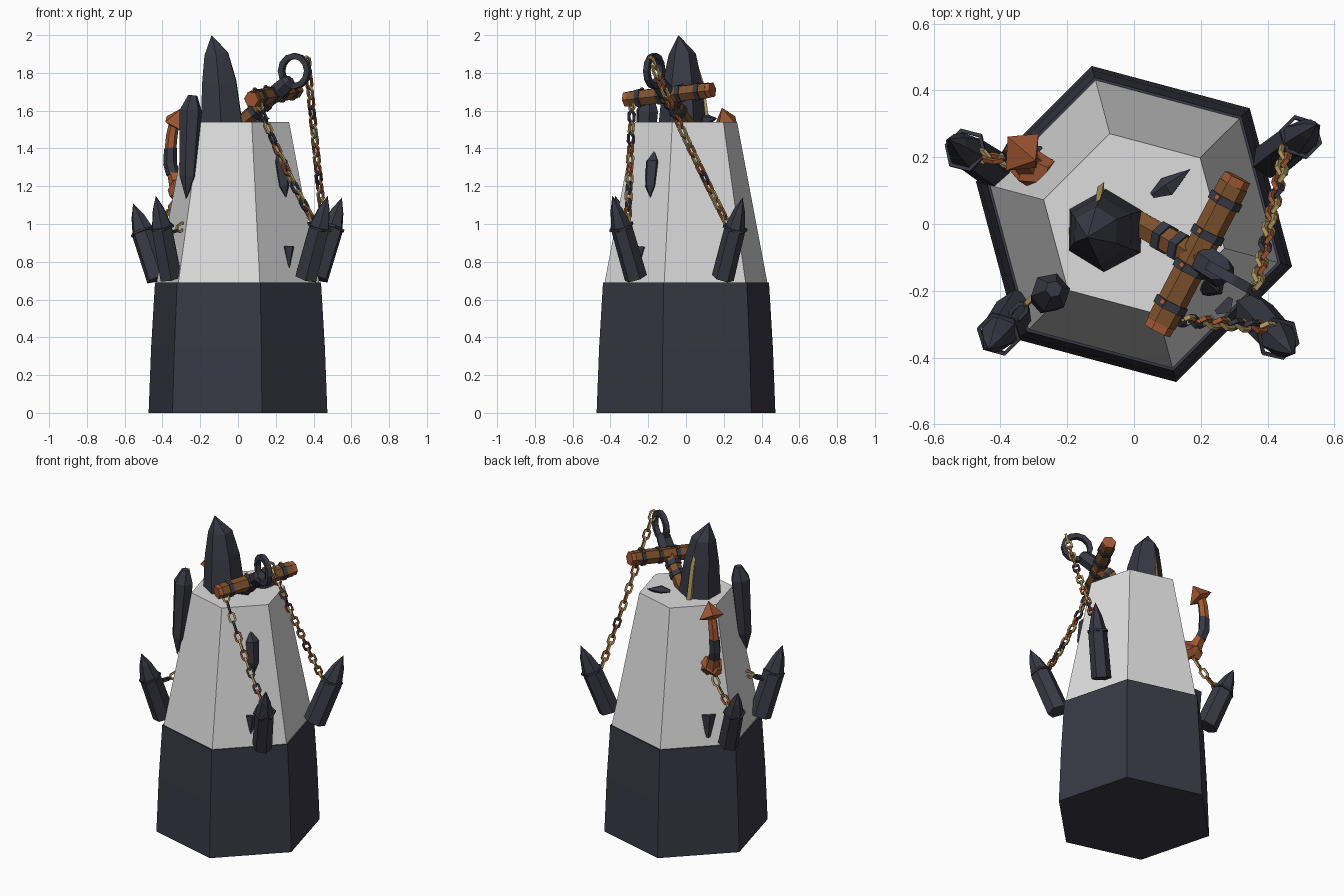
import bpy, bmesh, math
from mathutils import Vector

cube = bpy.data.objects.get("Cube")
if cube:
    bpy.data.objects.remove(cube)


def material(name, rgb):
    m = bpy.data.materials.new(name)
    m.use_nodes = True
    m.diffuse_color = (*rgb, 1)
    m.node_tree.nodes["Principled BSDF"].inputs["Base Color"].default_value = (*rgb, 1)
    return m


PALE = material("pale stone", (0.72, 0.72, 0.72))
DARK = material("dark slate", (0.04, 0.04, 0.058))
RUST = material("rust", (0.36, 0.10, 0.035))
WOOD = material("brown wood", (0.21, 0.085, 0.027))
GOLD = material("dull gold", (0.44, 0.32, 0.12))


def finish(name, bm, mats):
    bmesh.ops.remove_doubles(bm, verts=bm.verts, dist=0.0001)
    bmesh.ops.recalc_face_normals(bm, faces=bm.faces)
    mesh = bpy.data.meshes.new(name)
    bm.to_mesh(mesh)
    bm.free()
    for m in mats:
        mesh.materials.append(m)
    obj = bpy.data.objects.new(name, mesh)
    bpy.context.collection.objects.link(obj)
    return obj


def loft(name, rings, mat, sides=6, phase=0.0, squash=1.0):
    """Faceted solid through (point, radius) rings; radius 0 makes a tip."""
    bm = bmesh.new()
    pts = [Vector(p) for p, r in rings]
    axis = (pts[-1] - pts[0]).normalized()
    ref = Vector((math.cos(phase), math.sin(phase), 0))
    u = (ref - axis * ref.dot(axis)).normalized()
    v = axis.cross(u)
    loops = []
    for p, (_, r) in zip(pts, rings):
        if r == 0:
            loops.append([bm.verts.new(p)] * sides)
            continue
        angles = [math.tau * i / sides for i in range(sides)]
        loops.append([bm.verts.new(p + u * r * math.cos(a) + v * r * squash * math.sin(a))
                      for a in angles])
    for a, b in zip(loops, loops[1:]):
        for i in range(sides):
            j = (i + 1) % sides
            quad = list(dict.fromkeys((a[i], a[j], b[j], b[i])))
            bm.faces.new(quad)
    for loop, (_, r) in ((loops[0], rings[0]), (loops[-1], rings[-1])):
        if r > 0:
            bm.faces.new(loop)
    return finish(name, bm, [mat])


def add_ring(bm, c, u, v, ru, rv, thick, steps, index):
    """Closed square-section loop lying in the plane of u and v."""
    n = u.cross(v)
    loops = []
    for i in range(steps):
        a = math.tau * i / steps
        p = c + u * ru * math.cos(a) + v * rv * math.sin(a)
        out = (u * math.cos(a) + v * math.sin(a)) * thick
        loops.append([bm.verts.new(p + o) for o in
                      (out + n * thick, n * thick - out, -out - n * thick, out - n * thick)])
    for i in range(steps):
        a, b = loops[i], loops[(i + 1) % steps]
        for k in range(4):
            j = (k + 1) % 4
            bm.faces.new((a[k], a[j], b[j], b[k])).material_index = index


def chain(name, start, end, sag, colours):
    a, b = Vector(start), Vector(end)
    count = max(2, round((b - a).length / 0.056))
    bm = bmesh.new()

    def at(t):
        return a.lerp(b, t) - Vector((0, 0, sag * 4 * t * (1 - t)))

    for i in range(count):
        p, q = at(i / count), at((i + 1) / count)
        d = (q - p).normalized()
        side = d.cross(Vector((0.6, -0.8, 0.1))).normalized()
        if i % 2:
            side = d.cross(side)
        add_ring(bm, (p + q) / 2, d, side, 0.036, 0.019, 0.0065, 6, colours[i % len(colours)])
    finish(name, bm, [GOLD, RUST, DARK])


# Tower
turn = math.radians(-75)
loft("tower_base", [((0, 0, 0), 0.49), ((0, 0, 0.35), 0.476), ((0, 0, 0.69), 0.455)], DARK, 6, turn)
loft("tower_top", [((0, 0, 0.66), 0.44), ((0, 0, 0.69), 0.446), ((0, 0, 1.54), 0.28)], PALE, 6, turn)

# Large crystal on the summit with a gold sliver on its back
loft("summit_crystal", [((-0.085, -0.02, 1.5), 0.128), ((-0.1, -0.02, 1.75), 0.104),
                        ((-0.115, -0.02, 1.9), 0.072), ((-0.14, -0.04, 2.0), 0)], DARK, 6, 0.5)
loft("gold_sliver", [((-0.10, 0.105, 1.54), 0.022), ((-0.105, 0.075, 1.75), 0.02),
                     ((-0.11, 0.05, 1.86), 0.008)], GOLD, 4, 1.1, 0.5)

# Crystal on the front right edge
loft("edge_crystal", [((-0.275, -0.235, 1.13), 0), ((-0.265, -0.225, 1.25), 0.045),
                      ((-0.25, -0.205, 1.6), 0.06), ((-0.24, -0.195, 1.68), 0.025)], DARK, 6, 0.2)

# Four leaning spikes around the waist
spikes = {
    "front_left_spike": ((0.36, -0.265, 0.715), (0.475, -0.39, 1.15)),
    "back_left_spike": ((0.415, 0.195, 0.715), (0.55, 0.30, 1.14)),
    "front_right_spike": ((-0.355, -0.255, 0.715), (-0.435, -0.375, 1.15)),
    "back_right_spike": ((-0.42, 0.165, 0.71), (-0.555, 0.255, 1.11)),
}
for name, (low, tip) in spikes.items():
    a, b = Vector(low), Vector(tip)
    loft(name, [(a, 0.068), (a.lerp(b, 0.6), 0.064), (a.lerp(b, 0.83), 0.036), (b, 0)],
         DARK, 6, math.atan2(a.y, a.x), 0.85)

# Shards stuck in the walls and the roof
loft("upper_shard", [((0.255, -0.19, 1.14), 0), ((0.24, -0.185, 1.2), 0.035),
                     ((0.225, -0.175, 1.33), 0.042), ((0.205, -0.165, 1.39), 0)], DARK, 5, -0.8)
loft("front_left_shard", [((0.27, -0.255, 0.75), 0), ((0.265, -0.24, 0.88), 0.035)], DARK, 5, -0.8)
loft("back_right_shard", [((-0.31, 0.215, 0.74), 0.015), ((-0.3, 0.195, 0.88), 0.045)], DARK, 5, 2.3)
loft("roof_shard", [((0.055, 0.085, 1.545), 0.01), ((0.1, 0.11, 1.55), 0.032),
                    ((0.17, 0.165, 1.56), 0)], DARK, 5, 2.3)

# Anchor stock: wooden beam with rust ends, dark bands and studs
s0, s1 = Vector((0.07, -0.32, 1.66)), Vector((0.31, 0.14, 1.71))


def along(a, b, t, u):
    return a.lerp(b, t), a.lerp(b, u)


def bar(name, a, b, t, u, r, mat, sides):
    p, q = along(a, b, t, u)
    return loft(name, [(p, r), (q, r)], mat, sides, 0.3)


bar("stock_beam", s0, s1, 0.05, 0.95, 0.046, WOOD, 6)
bar("stock_end_front", s0, s1, 0, 0.06, 0.043, RUST, 6)
bar("stock_end_back", s0, s1, 0.94, 1, 0.043, RUST, 6)
for i, t in enumerate((0.14, 0.38, 0.60, 0.82)):
    bar(f"stock_band_{i + 1}", s0, s1, t, t + 0.05, 0.052, DARK, 6)
    p = s0.lerp(s1, t + 0.025)
    loft(f"stock_stud_{i + 1}", [(p, 0.012), (p + Vector((-0.025, 0.012, 0.052)), 0.01)], RUST, 4)

# Anchor shank sunk into the roof, with a socket for the ring
k0, k1 = Vector((0.0, 0.01, 1.52)), Vector((0.21, -0.11, 1.7))
bar("shank", k0, k1, 0, 1, 0.042, WOOD, 6)
for i, t in enumerate((0.38, 0.62)):
    bar(f"shank_band_{i + 1}", k0, k1, t, t + 0.1, 0.049, DARK, 6)
loft("ring_socket", [(k1, 0.05), ((0.265, -0.148, 1.75), 0.046), ((0.28, -0.156, 1.765), 0.025)], DARK, 6)

# Anchor ring
bm = bmesh.new()
add_ring(bm, Vector((0.3, -0.168, 1.81)), Vector((0.87, -0.49, 0)), Vector((0, 0, 1)),
         0.08, 0.08, 0.015, 12, 0)
finish("anchor_ring", bm, [DARK])

# Anchor arm curling out of the back right wall
loft("arm_lower", [((-0.25, 0.14, 1.15), 0.05), ((-0.32, 0.18, 1.2), 0.048),
                   ((-0.345, 0.2, 1.27), 0.034)], RUST, 6)
loft("arm_band", [((-0.343, 0.198, 1.26), 0.037), ((-0.36, 0.215, 1.32), 0.036),
                  ((-0.358, 0.22, 1.4), 0.034)], DARK, 6)
loft("arm_upper", [((-0.358, 0.22, 1.39), 0.031), ((-0.35, 0.22, 1.47), 0.03),
                   ((-0.335, 0.215, 1.55), 0.027)], RUST, 6)
loft("arm_fluke", [((-0.35, 0.22, 1.52), 0.02), ((-0.335, 0.215, 1.53), 0.075),
                   ((-0.295, 0.19, 1.615), 0)], RUST, 4, 0.75)
loft("arm_crown", [((-0.25, 0.15, 1.2), 0.04), ((-0.32, 0.17, 1.19), 0.062),
                   ((-0.36, 0.18, 1.16), 0.03)], RUST, 5, 1.0)
loft("crown_point", [((-0.29, 0.16, 1.2), 0.045), ((-0.315, 0.17, 1.12), 0)], RUST, 4)

# Chains
chain("ring_chain", (0.365, -0.19, 1.88), (0.455, 0.225, 0.99), 0.02, (0, 0, 1, 0, 1, 2, 1))
chain("stock_chain", (0.1, -0.285, 1.66), (0.41, -0.31, 1.0), 0.04, (0, 2, 0, 2, 1, 0, 1))
chain("crown_chain", (-0.32, 0.175, 1.13), (-0.485, 0.21, 0.96), 0.02, (0, 0, 1))
chain("wall_chain", (-0.28, -0.2, 1.0), (-0.41, -0.325, 0.95), 0.02, (0, 2, 1))

# Chain loops tied round the spikes
for name, (low, tip) in spikes.items():
    a, b = Vector(low), Vector(tip)
    d = (b - a).normalized()
    u = d.orthogonal().normalized()
    bm = bmesh.new()
    add_ring(bm, a.lerp(b, 0.62), u, d.cross(u), 0.062, 0.062, 0.006, 6, 0)
    finish(name + "_tie", bm, [DARK])
